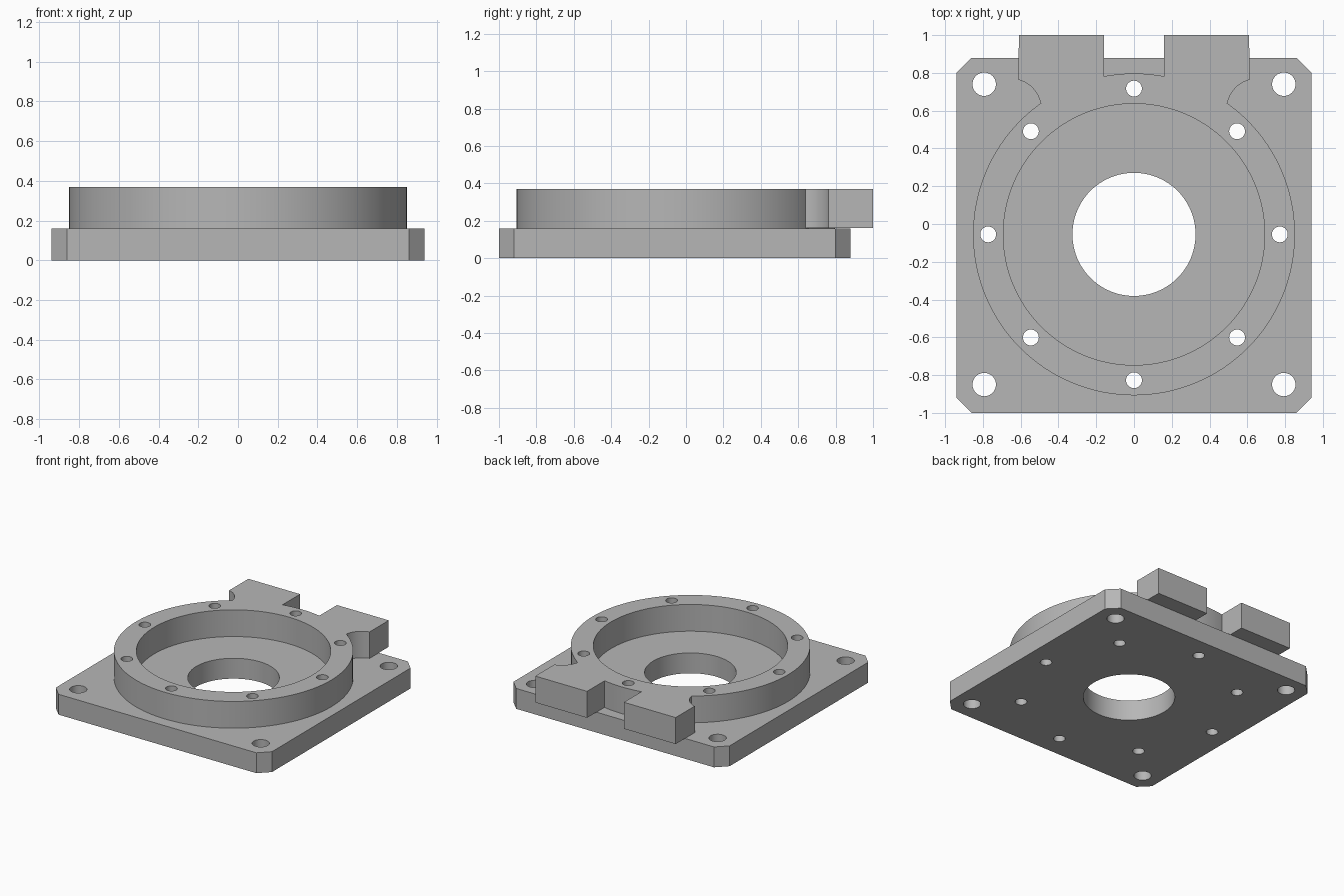
import bpy, bmesh
from math import cos, sin, pi, radians, atan2

cube = bpy.data.objects.get("Cube")
if cube:
    bpy.data.objects.remove(cube, do_unlink=True)

CY = -0.055          # y of the bore axis
BASE, TOP = 0.16, 0.37

grey = bpy.data.materials.new("machined_grey")
grey.use_nodes = True
colour = (0.47, 0.47, 0.47, 1)
grey.diffuse_color = colour
grey.node_tree.nodes["Principled BSDF"].inputs["Base Color"].default_value = colour


def prism(name, outline, z0, z1):
    """Extrude a flat outline from z0 to z1."""
    bm = bmesh.new()
    face = bm.faces.new([bm.verts.new((x, y, z0)) for x, y in outline])
    up = bmesh.ops.extrude_face_region(bm, geom=[face])["geom"]
    bmesh.ops.translate(bm, vec=(0, 0, z1 - z0),
                        verts=[v for v in up if isinstance(v, bmesh.types.BMVert)])
    bmesh.ops.recalc_face_normals(bm, faces=bm.faces)
    mesh = bpy.data.meshes.new(name)
    bm.to_mesh(mesh)
    bm.free()
    mesh.materials.append(grey)
    obj = bpy.data.objects.new(name, mesh)
    bpy.context.collection.objects.link(obj)
    return obj


def arc(cx, cy, r, a0, a1, n):
    return [(cx + r * cos(a0 + (a1 - a0) * i / n),
             cy + r * sin(a0 + (a1 - a0) * i / n)) for i in range(n + 1)]


def disc(name, x, y, r, z0, z1, n=48):
    return prism(name, arc(x, y, r, 0, 2 * pi, n)[:-1], z0, z1)


def combine(target, tool, operation):
    bpy.context.view_layer.objects.active = target
    mod = target.modifiers.new(operation, 'BOOLEAN')
    mod.operation, mod.solver, mod.object = operation, 'EXACT', tool
    bpy.ops.object.modifier_apply(modifier=mod.name)
    bpy.data.objects.remove(tool, do_unlink=True)


# Square base plate with chamfered corners
X, Y0, Y1, C = 0.94, -1.0, 0.88, 0.08
body = prism("flange_housing", [
    (-X + C, Y0), (X - C, Y0), (X, Y0 + C), (X, Y1 - C),
    (X - C, Y1), (-X + C, Y1), (-X, Y1 - C), (-X, Y0 + C)], 0, BASE)

# Raised round housing
combine(body, disc("housing_ring", 0, CY, 0.852, 0.08, TOP, 128), 'UNION')

# Two rear lugs, each with a scooped outer corner
nx, ny, nr = 0.65, 0.61, 0.158
scoop = arc(nx, ny, nr, atan2(0.155, -0.04), atan2(0.03, -0.15), 12)
lug = [(0.16, 1.0), (0.61, 1.0)] + scoop + [(0.46, 0.6), (0.16, 0.7)]
for side, name in ((1, "left_lug"), (-1, "right_lug")):
    combine(body, prism(name, [(side * x, y) for x, y in lug], BASE + 0.002, TOP), 'UNION')

# Bearing pocket and through bore
combine(body, disc("pocket_cutter", 0, CY, 0.692, BASE, 1, 128), 'DIFFERENCE')
combine(body, disc("bore_cutter", 0, CY, 0.326, -1, 1, 96), 'DIFFERENCE')

# Ring of eight bolt holes
for i in range(8):
    a = radians(45 * i)
    combine(body, disc("bolt_cutter", 0.772 * cos(a), CY + 0.772 * sin(a), 0.042, -1, 1, 32),
            'DIFFERENCE')

# Four corner mounting holes
for sx in (-1, 1):
    for sy in (-1, 1):
        combine(body, disc("mount_cutter", sx * 0.793, CY + sy * 0.795, 0.062, -1, 1, 40),
                'DIFFERENCE')

# Smooth round walls, sharp edges kept
bpy.ops.object.select_all(action='DESELECT')
body.select_set(True)
bpy.context.view_layer.objects.active = body
bpy.ops.object.shade_smooth_by_angle(angle=radians(25))
